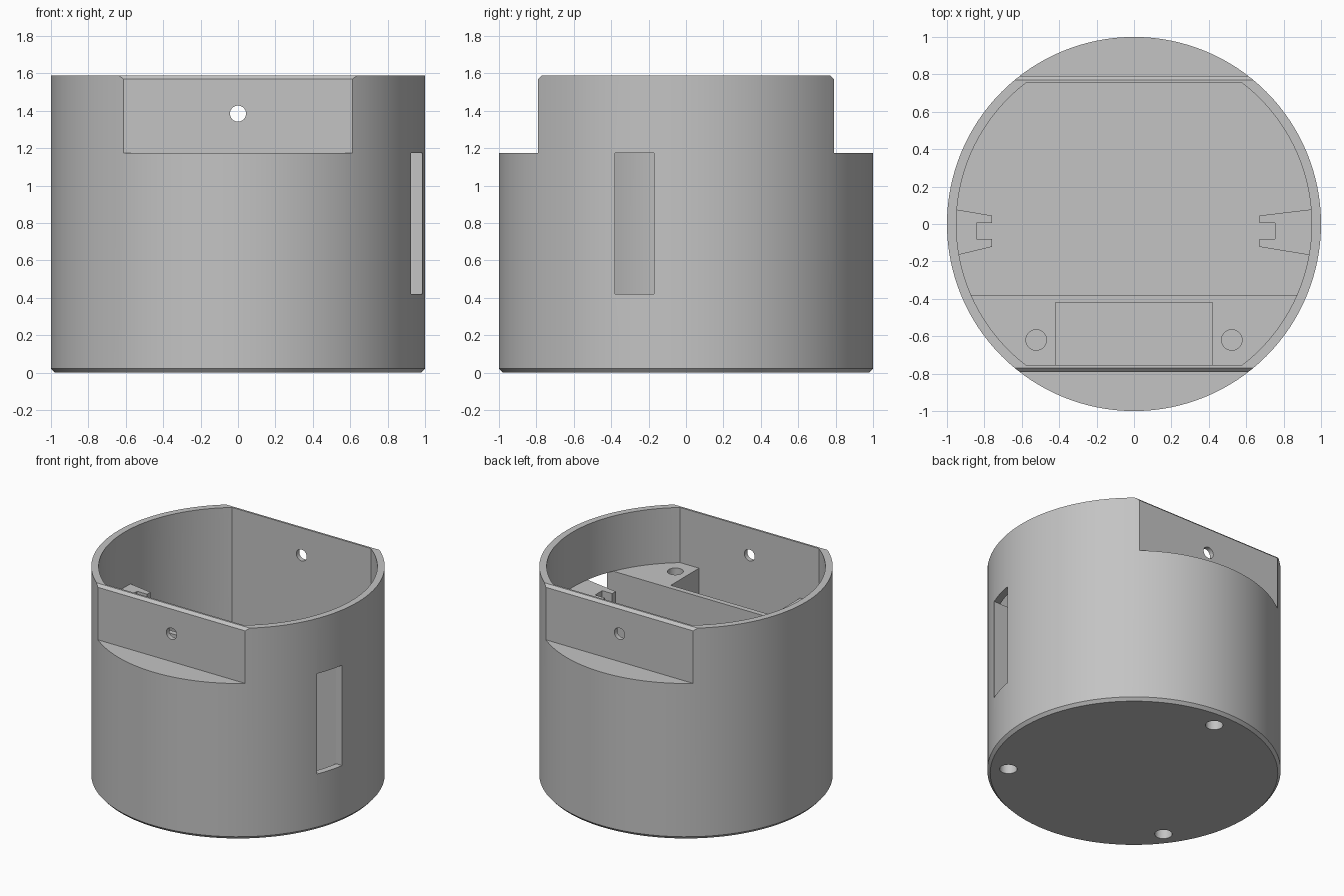
import bpy, bmesh, math
from mathutils import Matrix, Vector

cube = bpy.data.objects.get("Cube")
if cube:
    bpy.data.objects.remove(cube)

grey = bpy.data.materials.new("plain grey")
grey.use_nodes = True
colour = (0.55, 0.55, 0.55, 1)
grey.diffuse_color = colour
grey.node_tree.nodes["Principled BSDF"].inputs["Base Color"].default_value = colour

LEDGE, TOP, FLOOR = 1.175, 1.59, 0.08
FLAT_OUT, FLAT_IN, R_IN = 0.79, 0.755, 0.95
SHELF_Y = -0.38


def finish(name, bm):
    bmesh.ops.recalc_face_normals(bm, faces=bm.faces)
    mesh = bpy.data.meshes.new(name)
    bm.to_mesh(mesh)
    bm.free()
    mesh.materials.append(grey)
    obj = bpy.data.objects.new(name, mesh)
    bpy.context.collection.objects.link(obj)
    return obj


def prism(name, outline, low, high, axis="Z"):
    """Extrude a flat outline; axis X takes (y, z) points, axis Y takes (x, z) points."""
    place = {"Z": lambda a, b, c: (a, b, c),
             "X": lambda a, b, c: (c, a, b),
             "Y": lambda a, b, c: (a, c, b)}[axis]
    bm = bmesh.new()
    base = bm.faces.new([bm.verts.new(place(a, b, low)) for a, b in outline])
    grown = bmesh.ops.extrude_face_region(bm, geom=[base])["geom"]
    shift = Vector(place(0, 0, high - low))
    bmesh.ops.translate(bm, verts=[v for v in grown if isinstance(v, bmesh.types.BMVert)], vec=shift)
    return finish(name, bm)


def rect(x0, x1, y0, y1):
    return [(x0, y0), (x1, y0), (x1, y1), (x0, y1)]


def circle(x, y, r, n=32):
    return [(x + r * math.cos(math.tau * i / n), y + r * math.sin(math.tau * i / n)) for i in range(n)]


def clipped_circle(r, y0, y1, n=64):
    a0, a1 = math.asin(y0 / r), math.asin(y1 / r)
    arc = [a0 + (a1 - a0) * i / n for i in range(n + 1)]
    right = [(r * math.cos(a), r * math.sin(a)) for a in arc]
    return right + [(-x, y) for x, y in reversed(right)]


def cut(target, cutter):
    mod = target.modifiers.new("cut", "BOOLEAN")
    mod.operation, mod.solver, mod.object = "DIFFERENCE", "EXACT", cutter
    bpy.context.view_layer.update()
    mesh = bpy.data.meshes.new_from_object(target.evaluated_get(bpy.context.evaluated_depsgraph_get()))
    target.modifiers.clear()
    target.data = mesh
    bpy.data.objects.remove(cutter)


# Round body with a chamfered bottom edge
bm = bmesh.new()
profile = [(0, 0), (0.98, 0), (1, 0.022), (1, TOP), (0, TOP)]
verts = [bm.verts.new((r, 0, z)) for r, z in profile]
edges = [bm.edges.new(pair) for pair in zip(verts, verts[1:])]
bmesh.ops.spin(bm, geom=verts + edges, axis=(0, 0, 1), cent=(0, 0, 0),
               steps=128, angle=math.tau, use_duplicate=False)
bmesh.ops.remove_doubles(bm, verts=bm.verts, dist=0.0001)
body = finish("body", bm)

# Flats at the front and back of the collar, chamfered on top
for s in (-1, 1):
    side = [(FLAT_OUT, LEDGE), (FLAT_OUT, TOP - 0.02), (FLAT_OUT - 0.04, TOP + 0.02), (1.2, TOP + 0.02), (1.2, LEDGE)]
    cut(body, prism("flat_cutter", [(s * y, z) for y, z in side], -1.2, 1.2, "X"))

# Cavity: wide in the collar, narrower below so that a front shelf remains
cut(body, prism("collar_cutter", clipped_circle(R_IN, -FLAT_IN, FLAT_IN), LEDGE, 1.8))
cut(body, prism("cavity_cutter", clipped_circle(R_IN, SHELF_Y, FLAT_IN), FLOOR, 1.4))

# Pocket in the shelf, side slot and cross hole
cut(body, prism("pocket_cutter", rect(-0.42, 0.42, -FLAT_IN, -0.42), FLOOR, 1.4))
cut(body, prism("slot_cutter", rect(0.8, 1.2, SHELF_Y, -0.17), 0.42, LEDGE))
cut(body, prism("cross_hole_cutter", circle(0, 1.385, 0.043), -1.2, 1.2, "Y"))

# Blind screw holes in the shelf and the underside
for s in (-1, 1):
    cut(body, prism("shelf_hole_cutter", circle(s * 0.523, -0.62, 0.055), 0.8, 1.4))
for x, y in ((0, 0.85), (0.69, -0.51), (-0.69, -0.51)):
    cut(body, prism("base_hole_cutter", circle(x, y, 0.06), -0.2, 0.35))

# Slotted guide posts on the inner walls
for name, s, tip in (("left_guide", 1, 0.67), ("right_guide", -1, 0.76)):
    deep = tip + 0.083
    outline = [(0.965, 0.08), (tip, 0.045), (tip, 0.005), (deep, 0.005),
               (deep, -0.08), (tip, -0.08), (tip, -0.122), (0.955, -0.169)]
    prism(name, [(s * x, y) for x, y in outline], FLOOR - 0.02, LEDGE)

# Smooth curved walls, sharp edges
bpy.ops.object.select_all(action="DESELECT")
body.select_set(True)
bpy.context.view_layer.objects.active = body
bpy.ops.object.shade_smooth_by_angle(angle=math.radians(25))
